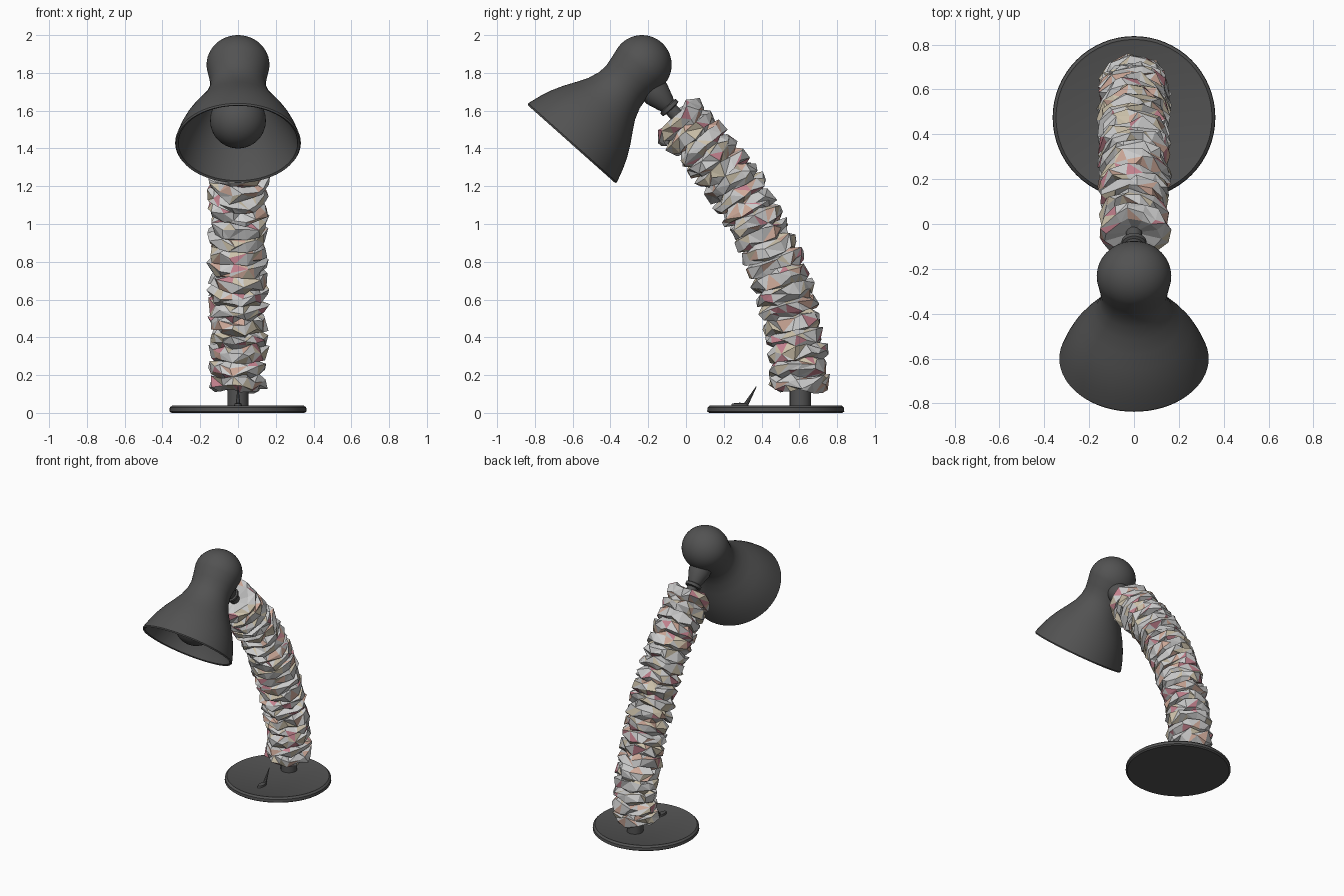
import bpy, bmesh, math, random
from mathutils import Vector

if "Cube" in bpy.data.objects:
    bpy.data.objects.remove(bpy.data.objects["Cube"])

random.seed(7)


def material(name, rgb):
    m = bpy.data.materials.new(name)
    m.diffuse_color = (*rgb, 1)
    m.use_nodes = True
    m.node_tree.nodes["Principled BSDF"].inputs["Base Color"].default_value = m.diffuse_color
    return m


DARK = material("dark_metal", (0.085, 0.085, 0.085))
PAPER = [material("paper_grey", (0.62, 0.62, 0.61)),
         material("paper_cream", (0.60, 0.53, 0.40)),
         material("paper_peach", (0.62, 0.40, 0.32)),
         material("paper_pink", (0.55, 0.22, 0.27))]


def add_object(name, bm, mats):
    bmesh.ops.recalc_face_normals(bm, faces=bm.faces)
    me = bpy.data.meshes.new(name)
    bm.to_mesh(me)
    bm.free()
    ob = bpy.data.objects.new(name, me)
    bpy.context.collection.objects.link(ob)
    for m in mats:
        me.materials.append(m)
    return ob


def lathe(name, profile, loc, direction=(0, 0, 1), seg=48, scale_x=1.0, angle=35):
    """Spin (radius, height) points round an axis; radius 0 closes the end."""
    bm = bmesh.new()
    rings = []
    for r, h in profile:
        if r == 0:
            rings.append([bm.verts.new((0, 0, h))] * seg)
        else:
            rings.append([bm.verts.new((r * scale_x * math.cos(a), r * math.sin(a), h))
                          for a in (2 * math.pi * i / seg for i in range(seg))])
    for a, b in zip(rings, rings[1:]):
        for i in range(seg):
            j = (i + 1) % seg
            bm.faces.new(list(dict.fromkeys((a[i], a[j], b[j], b[i]))))
    ob = add_object(name, bm, [DARK])
    ob.location = loc
    ob.rotation_mode = 'QUATERNION'
    ob.rotation_quaternion = Vector(direction).to_track_quat('Z', 'Y')
    bpy.ops.object.select_all(action='DESELECT')
    ob.select_set(True)
    bpy.context.view_layer.objects.active = ob
    bpy.ops.object.shade_smooth_by_angle(angle=math.radians(angle))
    return ob


def arc(r, centre, a0, a1, n):
    """Part of a circle as (radius, height) points, angles from the axis."""
    out = []
    for i in range(n + 1):
        a = math.radians(a0 + (a1 - a0) * i / n)
        out.append((max(0, r * math.sin(a)) if 0.01 < a < 3.14 else 0,
                    centre - r * math.cos(a)))
    return out


# Base plate with stem
lathe("base", [(0, 0), (0.352, 0), (0.363, 0.008), (0.361, 0.028),
               (0.348, 0.04), (0.34, 0.037), (0, 0.037)], (0, 0.475, 0), seg=64)
lathe("stem", [(0, 0), (0.056, 0), (0.056, 0.17), (0, 0.17)], (0, 0.605, 0.03), seg=24)

# Switch: flat rocker and thin lever
rocker = lathe("switch_rocker", [(0, 0), (0.03, 0), (0.026, 0.016), (0, 0.02)],
               (0, 0.285, 0.034), seg=16)
rocker.scale = (0.7, 1.6, 1)
lathe("switch_lever", [(0, 0), (0.013, 0), (0.002, 0.115), (0, 0.116)],
      (0, 0.315, 0.04), (0, 0.52, 0.9), seg=8)

# Crumpled paper arm: pleated rings swept along a bent path
P = [Vector(p) for p in ((0, 0.6, 0.12), (0, 0.6, 0.65), (0, 0.35, 1.19), (0, -0.06, 1.57))]
SIDES, PLEATS = 14, 20
LEVELS = [(0.0, 0.116), (0.22, 0.153), (0.78, 0.156)]


def path(t):
    s = 1 - t
    pos = P[0] * s**3 + P[1] * 3 * s * s * t + P[2] * 3 * s * t * t + P[3] * t**3
    tan = (P[1] - P[0]) * s * s + (P[2] - P[1]) * 2 * s * t + (P[3] - P[2]) * t * t
    return pos, tan.normalized()


bm = bmesh.new()
rings = []
stations = [((k + f) / PLEATS, r) for k in range(PLEATS) for f, r in LEVELS] + [(1.0, 0.12)]
for t, r in stations:
    pos, tan = path(t)
    side = Vector((1, 0, 0))
    up = tan.cross(side)
    ring = []
    for i in range(SIDES):
        a = 2 * math.pi * (i + random.uniform(-0.33, 0.33)) / SIDES
        rr = r + random.uniform(-0.017, 0.014)
        ring.append(bm.verts.new(pos + side * rr * math.cos(a) + up * rr * math.sin(a)
                                 + tan * random.uniform(-0.02, 0.02)))
    rings.append(ring)


def paper_face(verts, weights):
    f = bm.faces.new(verts)
    f.material_index = random.choices(range(4), weights)[0]


for k, (a, b) in enumerate(zip(rings, rings[1:])):
    warm = 0.10 + 0.05 * math.sin(k * 0.55)
    w = [0.7, 0.2, warm, warm * 0.7]
    for i in range(SIDES):
        j = (i + 1) % SIDES
        if random.random() < 0.5:
            paper_face((a[i], a[j], b[j]), w)
            paper_face((a[i], b[j], b[i]), w)
        else:
            paper_face((a[i], a[j], b[i]), w)
            paper_face((a[j], b[j], b[i]), w)
# Slightly dished ends
for ring, t, depth in ((rings[0], 0, 0.02), (rings[-1], 1, -0.03)):
    pos, tan = path(t)
    c = bm.verts.new(pos + tan * depth)
    for i in range(SIDES):
        paper_face((ring[i], ring[(i + 1) % SIDES], c), [1, 0, 0, 0])
add_object("paper_arm", bm, PAPER)

# Lamp head: bell shade with a rounded cap and an inner wall
HEAD, AXIS = Vector((0, -0.233, 1.843)), Vector((0, -0.665, -0.747)).normalized()
outer = arc(0.157, 0, 0, 95, 12) + [
    (0.145, 0.08), (0.138, 0.13), (0.144, 0.18), (0.165, 0.24), (0.2, 0.3),
    (0.237, 0.36), (0.268, 0.42), (0.292, 0.48), (0.309, 0.535), (0.314, 0.553), (0.309, 0.562)]
inner = [(0.298, 0.556), (0.292, 0.53), (0.274, 0.475), (0.25, 0.42), (0.218, 0.36),
         (0.182, 0.3), (0.148, 0.24), (0.128, 0.18), (0.122, 0.13), (0, 0.12)]
lathe("shade", outer + inner, HEAD, AXIS, seg=64, scale_x=1.06, angle=40)

# Bulb with its socket
lathe("bulb", arc(0.148, 0.395, 0, 180, 20), HEAD, AXIS, seg=40)
lathe("bulb_socket", [(0, 0.11), (0.07, 0.11), (0.07, 0.29), (0, 0.29)], HEAD, AXIS, seg=24)

# Joint between arm and head
lathe("joint", [(0, -0.04), (0.036, -0.04), (0.036, 0.055), (0.056, 0.06), (0.056, 0.08),
                (0.045, 0.085), (0.052, 0.1), (0.076, 0.17), (0.076, 0.22), (0, 0.22)],
      (0, -0.04, 1.565), (0, -0.68, 0.73), seg=24)
